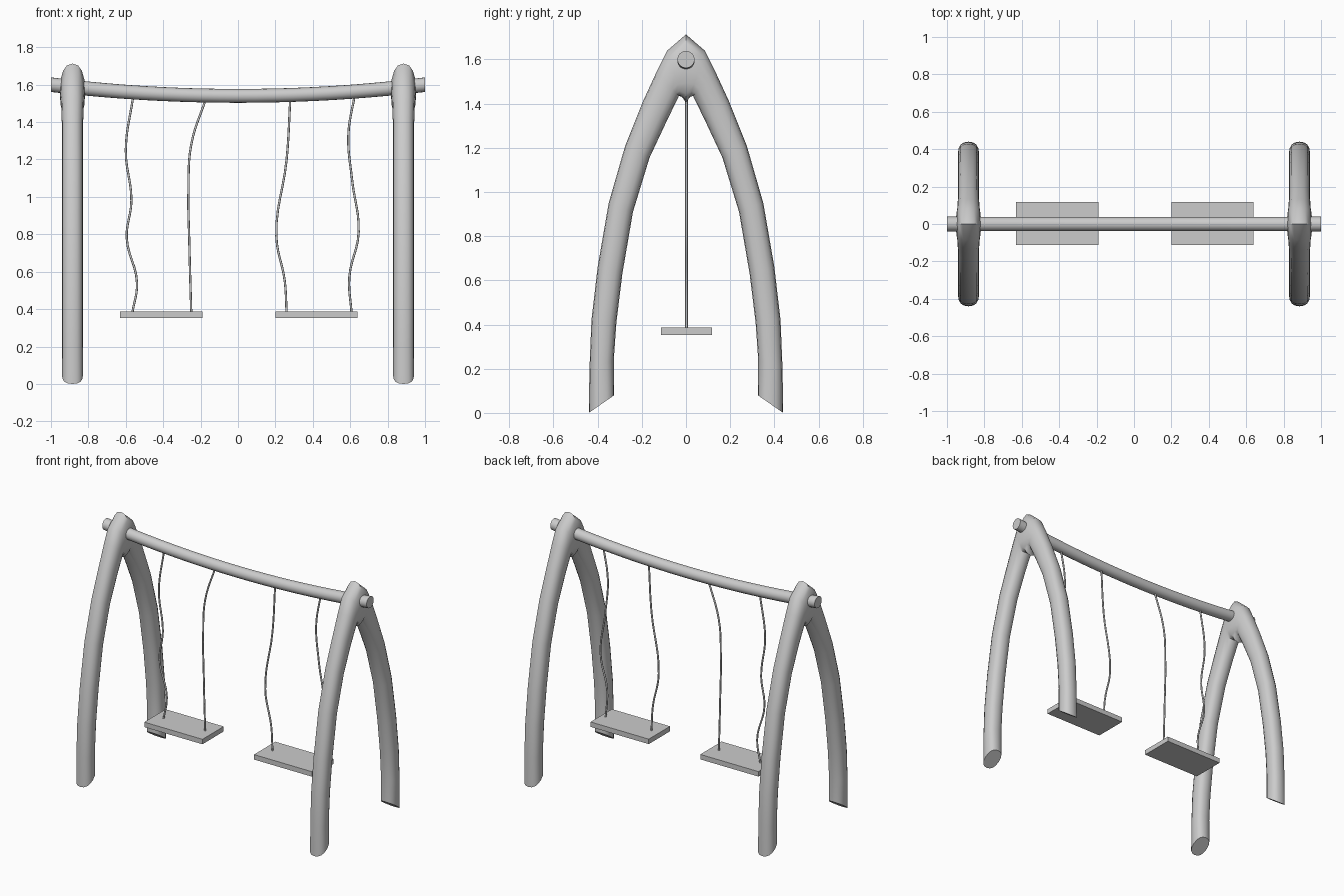
import bpy
from math import sin, cos, pi, copysign
from mathutils import Vector

if "Cube" in bpy.data.objects:
    bpy.data.objects.remove(bpy.data.objects["Cube"])


def add_mesh(name, verts, faces, smooth=True):
    mesh = bpy.data.meshes.new(name)
    mesh.from_pydata(verts, [], faces)
    obj = bpy.data.objects.new(name, mesh)
    bpy.context.collection.objects.link(obj)
    if smooth:
        bpy.ops.object.select_all(action='DESELECT')
        obj.select_set(True)
        bpy.context.view_layer.objects.active = obj
        bpy.ops.object.shade_smooth_by_angle(angle=0.7)
    return obj


def loft(name, rings):
    n = len(rings[0])
    verts = [v for r in rings for v in r]
    faces = [(i * n + j, i * n + (j + 1) % n, (i + 1) * n + (j + 1) % n, (i + 1) * n + j)
             for i in range(len(rings) - 1) for j in range(n)]
    faces += [tuple(reversed(range(n))), tuple(range(len(verts) - n, len(verts)))]
    return add_mesh(name, verts, faces)


def soft(v):
    return copysign(abs(v) ** 0.85, v)


# Arch sections: outer y, outer z, inner y, inner z, half width in x
half = [(.44, 0, .325, .08, .055), (.437, .2, .327, .24, .056),
        (.428, .42, .315, .41, .056), (.40, .66, .288, .63, .056),
        (.35, .95, .24, .91, .056), (.275, 1.21, .165, 1.155, .056),
        (.195, 1.41, .09, 1.315, .056), (.135, 1.54, .032, 1.435, .06),
        (.085, 1.64, .018, 1.43, .065)]
apex = [(0, 1.713, 0, 1.405, .068)]
sections = half + apex + [(-a, b, -c, d, w) for a, b, c, d, w in reversed(half)]


def arch(name, x):
    rings = []
    for oy, oz, iy, iz, w in sections:
        outer, inner = Vector((x, oy, oz)), Vector((x, iy, iz))
        mid, axis = (outer + inner) / 2, (outer - inner) / 2
        rings.append([mid + axis * soft(cos(a)) + Vector((w * soft(sin(a)), 0, 0))
                      for a in [k * pi / 8 for k in range(16)]])
    loft(name, rings)


arch("left_arch_frame", -.885)
arch("right_arch_frame", .885)

# Sagging crossbeam
beam = []
for i in range(21):
    x = -1 + i * .1
    z, r = 1.54 + .06 * x * x, .037 + .002 * x * x
    beam.append([(x, r * cos(k * pi / 8), z + r * sin(k * pi / 8)) for k in range(16)])
loft("crossbeam", beam)

# Flat seats
for name, x in (("left_seat", -.41), ("right_seat", .42)):
    bpy.ops.mesh.primitive_cube_add(size=1, location=(x, .002, .37))
    seat = bpy.context.object
    seat.name = name
    seat.dimensions = (.44, .23, .034)

# Wavy ropes (x, z), from beam to seat
ropes = [
    [(-.56, 1.54), (-.60, 1.25), (-.57, .98), (-.595, .78), (-.54, .54), (-.565, .38)],
    [(-.17, 1.53), (-.25, 1.28), (-.265, 1.04), (-.26, .74), (-.25, .38)],
    [(.28, 1.53), (.26, 1.2), (.205, .79), (.25, .55), (.26, .38)],
    [(.625, 1.55), (.59, 1.33), (.61, 1.09), (.645, .81), (.595, .57), (.607, .38)]]
for i, pts in enumerate(ropes):
    curve = bpy.data.curves.new("rope", 'CURVE')
    curve.dimensions = '3D'
    curve.bevel_depth = .006
    curve.bevel_resolution = 2
    curve.resolution_u = 6
    curve.use_fill_caps = True
    spline = curve.splines.new('BEZIER')
    spline.bezier_points.add(len(pts) - 1)
    for bp, (x, z) in zip(spline.bezier_points, pts):
        bp.co = (x, .002, z)
        bp.handle_left_type = bp.handle_right_type = 'AUTO'
    rope = bpy.data.objects.new(f"rope_{i + 1}", curve)
    bpy.context.collection.objects.link(rope)
    bpy.ops.object.select_all(action='DESELECT')
    rope.select_set(True)
    bpy.context.view_layer.objects.active = rope
    bpy.ops.object.convert(target='MESH')
